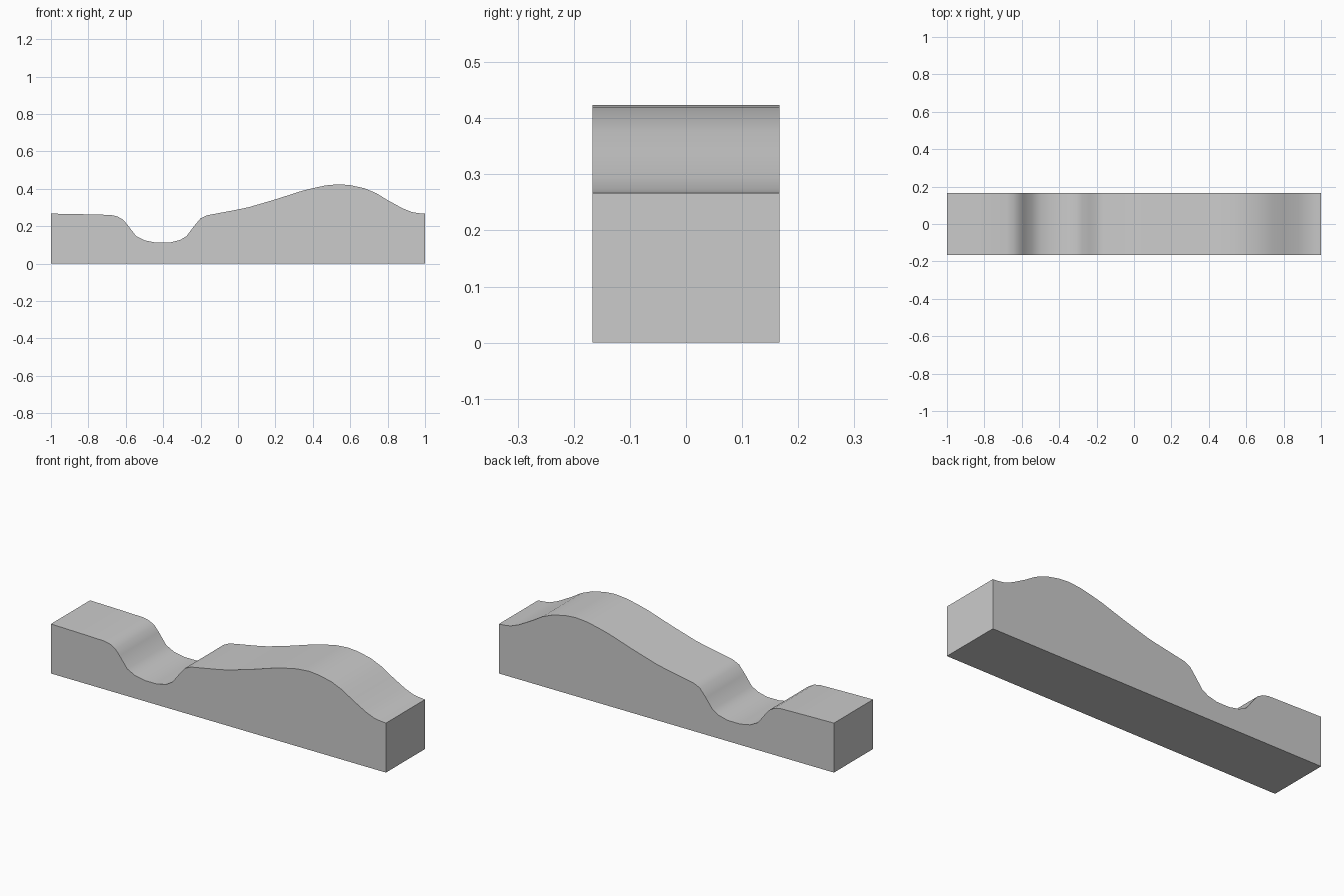
import bpy, bmesh, math

if "Cube" in bpy.data.objects:
    bpy.data.objects.remove(bpy.data.objects["Cube"])

HALF_DEPTH = 0.167

# Top contour from left to right: flat run, dip, long rise, hump, right end
contour = [
    (-1.0, 0.267), (-0.84, 0.264), (-0.68, 0.26), (-0.645, 0.252), (-0.615, 0.235),
    (-0.59, 0.206), (-0.545, 0.147), (-0.5, 0.124), (-0.44, 0.112),
    (-0.365, 0.112), (-0.31, 0.126), (-0.275, 0.147), (-0.235, 0.2),
    (-0.2, 0.242), (-0.165, 0.258), (0.0, 0.289), (0.06, 0.302),
    (0.2, 0.343), (0.34, 0.388), (0.4, 0.403), (0.47, 0.418), (0.54, 0.424),
    (0.6, 0.419), (0.675, 0.403), (0.74, 0.376), (0.8, 0.339),
    (0.88, 0.295), (0.93, 0.275), (0.97, 0.269), (1.0, 0.267),
]
profile = [(-1.0, 0.0)] + contour + [(1.0, 0.0)]

# Side profile extruded through the depth
bm = bmesh.new()
front = bm.faces.new([bm.verts.new((x, -HALF_DEPTH, z)) for x, z in profile])
extruded = bmesh.ops.extrude_face_region(bm, geom=[front], use_keep_orig=True)
new_verts = [g for g in extruded["geom"] if isinstance(g, bmesh.types.BMVert)]
bmesh.ops.translate(bm, verts=new_verts, vec=(0, 2 * HALF_DEPTH, 0))
bmesh.ops.recalc_face_normals(bm, faces=bm.faces)

mesh = bpy.data.meshes.new("wavy_block")
bm.to_mesh(mesh)
bm.free()
block = bpy.data.objects.new("wavy_block", mesh)
bpy.context.collection.objects.link(block)

# Smooth top surface with sharp outer edges
bpy.context.view_layer.objects.active = block
block.select_set(True)
bpy.ops.object.shade_smooth_by_angle(angle=math.radians(35))
